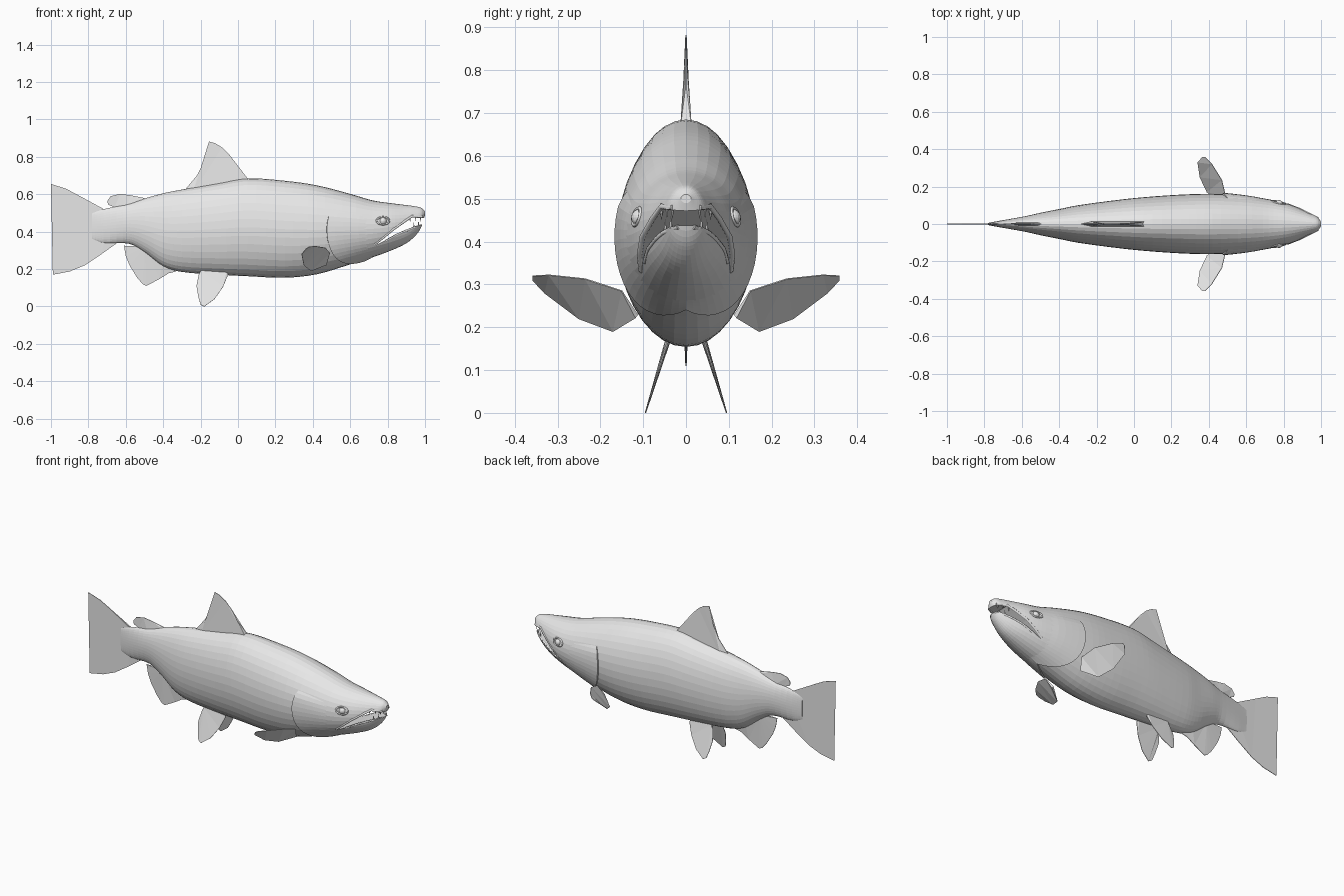
import bpy, bmesh, math
from mathutils import Vector, geometry

if "Cube" in bpy.data.objects:
    bpy.data.objects.remove(bpy.data.objects["Cube"])

grey = bpy.data.materials.new("plain_grey")
grey.use_nodes = True
COLOUR = (0.8, 0.8, 0.8, 1)
grey.diffuse_color = COLOUR
for node in grey.node_tree.nodes:
    if node.type == "BSDF_PRINCIPLED":
        node.inputs["Base Color"].default_value = COLOUR


def finish(name, bm):
    bmesh.ops.recalc_face_normals(bm, faces=bm.faces[:])
    mesh = bpy.data.meshes.new(name)
    bm.to_mesh(mesh)
    bm.free()
    mesh.materials.append(grey)
    obj = bpy.data.objects.new(name, mesh)
    bpy.context.collection.objects.link(obj)
    return obj


# Body stations: x, top z, bottom z, half width
STATIONS = [
    (-.78, .50, .36, .006), (-.72, .52, .34, .017), (-.58, .55, .335, .042),
    (-.5, .577, .29, .06), (-.4, .605, .215, .08), (-.3, .625, .185, .1),
    (-.1, .66, .17, .127), (.05, .685, .162, .143), (.25, .672, .154, .157),
    (.42, .648, .172, .161), (.6, .602, .225, .15), (.72, .567, .263, .132),
    (.82, .552, .3, .108), (.9, .542, .338, .077), (.95, .535, .38, .055),
    (.98, .527, .425, .038), (1, .51, .49, .012)]


def section(x):
    """Smoothly interpolated centre height, half height and half width at x."""
    last = len(STATIONS) - 1
    i = max(k for k in range(last) if STATIONS[k][0] <= x or k == 0)

    def slope(k, c):
        a, b = STATIONS[max(k - 1, 0)], STATIONS[min(k + 1, last)]
        return (b[c] - a[c]) / (b[0] - a[0])
    p, q = STATIONS[i], STATIONS[i + 1]
    d = q[0] - p[0]
    s = (x - p[0]) / d
    top, low, wide = [
        (2 * s**3 - 3 * s**2 + 1) * p[c] + (s**3 - 2 * s**2 + s) * d * slope(i, c)
        + (3 * s**2 - 2 * s**3) * q[c] + (s**3 - s**2) * d * slope(i + 1, c)
        for c in (1, 2, 3)]
    return (top + low) / 2, (top - low) / 2, wide


def skin(x, t, out=0.0):
    mid, high, wide = section(x)
    return Vector((x, (wide + out) * math.cos(t), mid + (high + out) * math.sin(t)))


def skin_at(x, z, out=0.0):
    mid, high, _ = section(x)
    return skin(x, math.asin(max(-1, min(1, (z - mid) / high))), out)


# Body and head as one loft
SIDES = 36
bm = bmesh.new()
xs = []
for a, b in zip(STATIONS, STATIONS[1:]):
    xs += [a[0] + (b[0] - a[0]) * k / 4 for k in range(4)]
xs.append(STATIONS[-1][0])
rings = [[bm.verts.new(skin(x, 2 * math.pi * k / SIDES)) for k in range(SIDES)] for x in xs]
for r, s in zip(rings, rings[1:]):
    for k in range(SIDES):
        j = (k + 1) % SIDES
        bm.faces.new((r[k], r[j], s[j], s[k]))
bm.faces.new(rings[0])
bm.faces.new(rings[-1])
body = finish("body", bm)

# Open mouth, cut through the snout
MOUTH = [(.73, .325), (.78, .365), (.83, .407), (.89, .45), (.93, .478), (.985, .474),
         (1.05, .46), (1.05, .44), (.98, .437), (.94, .425), (.9, .41), (.85, .388), (.79, .355)]
bm = bmesh.new()
face = bm.faces.new([bm.verts.new((x, -.3, z)) for x, z in MOUTH])
ext = bmesh.ops.extrude_face_region(bm, geom=[face])
bmesh.ops.translate(bm, vec=(0, .6, 0),
                    verts=[v for v in ext["geom"] if isinstance(v, bmesh.types.BMVert)])
cutter = finish("mouth_cutter", bm)
cutter.hide_render = True
cut = body.modifiers.new("mouth", "BOOLEAN")
cut.operation, cut.object, cut.solver = "DIFFERENCE", cutter, "EXACT"
bpy.context.view_layer.objects.active = body
bpy.ops.object.modifier_apply(modifier=cut.name)
bpy.data.objects.remove(cutter)


# Fins: thin plates, thicker at the root (the last points of each outline)
def fin(name, points, root=2, thick=.012, side=1):
    pts = [Vector((p[0], p[1] * side, p[2])) for p in points]
    n = geometry.normal(pts)
    bm = bmesh.new()
    layers = []
    for sign in (1, -1):
        layers.append([bm.verts.new(p + n * sign * (thick if i >= len(pts) - root else .0015))
                       for i, p in enumerate(pts)])
        bm.faces.new(layers[-1])
    a, b = layers
    for i in range(len(pts)):
        j = (i + 1) % len(pts)
        bm.faces.new((a[i], a[j], b[j], b[i]))
    bmesh.ops.triangulate(bm, faces=[f for f in bm.faces if len(f.verts) > 4])
    return finish(name, bm)


def upright(outline):
    return [(x, 0, z) for x, z in outline]


fin("tail_fin", upright([
    (-.74, .525), (-.845, .59), (-.92, .63), (-1, .655), (-.975, .55), (-.967, .43),
    (-.972, .3), (-.99, .17), (-.9, .187), (-.82, .22), (-.73, .28), (-.65, .337),
    (-.66, .42), (-.68, .5)]), thick=.004)
fin("dorsal_fin", upright([
    (-.28, .628), (-.22, .7), (-.18, .78), (-.165, .84), (-.155, .882), (-.12, .872),
    (-.085, .85), (-.045, .81), (-.01, .755), (.042, .693), (.07, .66), (-.24, .61)]), thick=.014)
fin("adipose_fin", upright([
    (-.66, .53), (-.695, .545), (-.698, .565), (-.68, .59), (-.63, .602), (-.57, .594),
    (-.5, .58), (-.48, .56), (-.6, .53)]), thick=.01)
fin("anal_fin", upright([
    (-.61, .325), (-.6, .27), (-.58, .22), (-.54, .155), (-.51, .12), (-.49, .11),
    (-.42, .147), (-.37, .178), (-.33, .187), (-.4, .25), (-.5, .32)]), thick=.01)
PELVIC = [(-.21, .17), (-.222, .11), (-.212, .05), (-.2, .01), (-.18, 0), (-.125, .04),
          (-.08, .105), (-.053, .17), (-.06, .19), (-.2, .19)]
PECTORAL = [(.49, .15, .285), (.47, .235, .313), (.417, .32, .322), (.38, .358, .32),
            (.365, .358, .31), (.34, .33, .28), (.352, .25, .22), (.39, .17, .19), (.47, .115, .225)]
for side, label in ((1, "left"), (-1, "right")):
    fin(label + "_pelvic_fin", [(x, .042 + (.17 - z) * .31, z) for x, z in PELVIC],
        thick=.007, side=side)
    fin(label + "_pectoral_fin", PECTORAL, root=1, thick=.006, side=side)


# Tapering tube along a path, for lids and lips
def tube(name, path, radius, closed=False):
    curve = bpy.data.curves.new(name, "CURVE")
    curve.dimensions = "3D"
    curve.bevel_depth, curve.bevel_resolution = radius, 1
    spline = curve.splines.new("POLY")
    spline.points.add(len(path) - 1)
    for p, co in zip(spline.points, path):
        p.co = (*co, 1)
    spline.use_cyclic_u = closed
    curve.use_fill_caps = True
    curve.materials.append(grey)
    bpy.context.collection.objects.link(bpy.data.objects.new(name, curve))


def mirrored(p, side):
    return Vector((p.x, p.y * side, p.z))


EYE_X, EYE_Z = .775, .458
for side, label in ((1, "left"), (-1, "right")):
    # Gill cover: a raised plate with a stepped rear edge
    bm = bmesh.new()
    rows = []
    for k in range(19):
        t = -math.pi / 2 + k / 18 * 2.12
        rear = .475 + (.2 * (t / 1.57) ** 2 if t < 0 else .1 * t * t)
        fade = min(1, (.55 - t) / .2)
        row = [bm.verts.new(mirrored(skin(rear - .003, t, -.012), side))]
        for u in range(7):
            x = rear + (.73 - rear) * u / 6
            row.append(bm.verts.new(mirrored(skin(x, t, .01 * fade * (1 - u / 6) - .002), side)))
        rows.append(row)
    for r, s in zip(rows, rows[1:]):
        for i in range(len(r) - 1):
            bm.faces.new((r[i], r[i + 1], s[i + 1], s[i]))
    finish(label + "_gill_cover", bm)

    # Eyeball and eyelid
    bm = bmesh.new()
    bmesh.ops.create_uvsphere(bm, u_segments=16, v_segments=10, radius=.02)
    centre = mirrored(skin_at(EYE_X, EYE_Z, -.008), side)
    bmesh.ops.translate(bm, verts=bm.verts[:], vec=centre)
    finish(label + "_eye", bm)
    lid = [mirrored(skin_at(EYE_X + .034 * math.cos(a), EYE_Z + .02 * math.sin(a)), side)
           for a in (k * math.pi / 8 for k in range(16))]
    tube(label + "_eyelid", lid, .005, True)

    # Lips along the mouth edges
    tube(label + "_upper_lip", [mirrored(skin_at(x, z + .005, -.003), side)
                                for x, z in MOUTH[:6]], .007)
    tube(label + "_lower_lip", [mirrored(skin_at(x, z - .005, -.003), side)
                                for x, z in MOUTH[:7:-1]], .006)

    # Teeth
    bm = bmesh.new()
    for x, z, drop in ((.975, .465, -1), (.95, .47, -1), (.92, .465, -1),
                       (.965, .442, 1), (.94, .435, 1)):
        base = skin_at(x, z, -.01)
        made = bmesh.ops.create_cone(bm, segments=6, radius1=.005, radius2=0, depth=.03,
                                     cap_ends=True)["verts"]
        for v in made:
            v.co = mirrored(Vector((v.co.x, v.co.y, v.co.z * drop)) + base, side)
    finish(label + "_teeth", bm)
